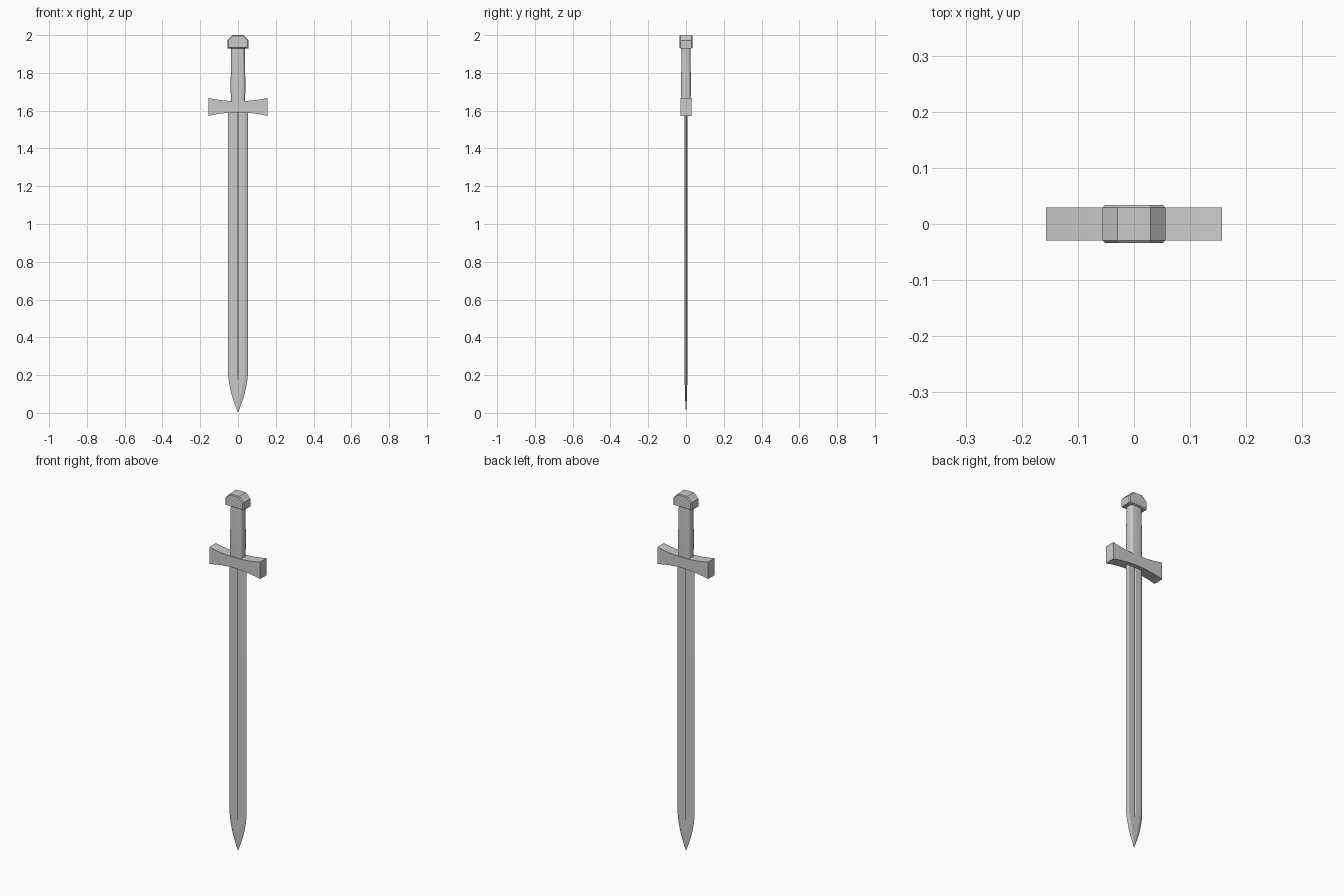
import bpy, bmesh, math

if "Cube" in bpy.data.objects:
    bpy.data.objects.remove(bpy.data.objects["Cube"])


def loft(name, rings, smooth=None):
    """Skin a list of equal-length vertex rings and cap both ends."""
    bm = bmesh.new()
    loops = [[bm.verts.new(p) for p in ring] for ring in rings]
    n = len(loops[0])
    for a, b in zip(loops, loops[1:]):
        for i in range(n):
            bm.faces.new((a[i], a[(i + 1) % n], b[(i + 1) % n], b[i]))
    bm.faces.new(loops[0])
    bm.faces.new(loops[-1])
    bmesh.ops.remove_doubles(bm, verts=bm.verts, dist=0.00005)
    bmesh.ops.recalc_face_normals(bm, faces=bm.faces)
    mesh = bpy.data.meshes.new(name)
    bm.to_mesh(mesh)
    bm.free()
    ob = bpy.data.objects.new(name, mesh)
    bpy.context.collection.objects.link(ob)
    if smooth:
        bpy.ops.object.select_all(action='DESELECT')
        ob.select_set(True)
        bpy.context.view_layer.objects.active = ob
        bpy.ops.object.shade_smooth_by_angle(angle=math.radians(smooth))
    return ob


def blade_ring(z, half, flat, thick, groove, depth):
    """Bevelled blade section with a narrow central groove on both faces."""
    side = [(half, 0), (flat, thick), (groove, thick), (0, thick - depth),
            (-groove, thick), (-flat, thick)]
    return [(x, y, z) for x, y in side + [(-x, -y) for x, y in side]]


# Blade: straight body, groove run-out, then curved tip
loft("blade", [blade_ring(*s) for s in [
    (1.62, 0.052, 0.038, 0.007, 0.006, 0.004),
    (0.20, 0.052, 0.038, 0.007, 0.006, 0.004),
    (0.175, 0.0495, 0.033, 0.007, 0.005, 0.0),
    (0.14, 0.044, 0.026, 0.0065, 0.004, 0.0),
    (0.10, 0.035, 0.017, 0.0055, 0.003, 0.0),
    (0.05, 0.019, 0.008, 0.0035, 0.0015, 0.0),
    (0.0, 0.0, 0.0, 0.0, 0.0, 0.0)]], 12)

# Crossguard: flared bar with concave top and bottom
rings = []
for i in range(13):
    x = -0.157 + 0.314 * i / 12
    k = (abs(x) / 0.157) ** 2
    lo, hi = 1.591 - 0.019 * k, 1.650 + 0.017 * k
    rings.append([(x, -0.029, lo), (x, 0.029, lo), (x, 0.029, hi), (x, -0.029, hi)])
loft("crossguard", rings, 30)


# Grip: rounded rectangular handle, slightly swollen in the middle
def grip_ring(z, hx, hy, r=0.016):
    ring = []
    for q, (sx, sy) in enumerate([(1, 1), (-1, 1), (-1, -1), (1, -1)]):
        for j in range(5):
            a = math.radians(90 * q + 22.5 * j)
            ring.append((sx * (hx - r) + r * math.cos(a),
                         sy * (hy - r) + r * math.sin(a), z))
    return ring


loft("grip", [grip_ring(1.63, 0.037, 0.024), grip_ring(1.72, 0.039, 0.026),
              grip_ring(1.82, 0.038, 0.025), grip_ring(1.94, 0.036, 0.023)], 40)

# Pommel: six-sided cap with chamfered front and back
outline = [(-0.0565, 1.93), (0.0565, 1.93), (0.0565, 1.972),
           (0.029, 2.0), (-0.029, 2.0), (-0.0565, 1.972)]


def pommel_ring(y, s):
    return [(x * s, y, 1.962 + (z - 1.962) * s) for x, z in outline]


loft("pommel", [pommel_ring(-0.034, 0.9), pommel_ring(-0.029, 1),
                pommel_ring(0.029, 1), pommel_ring(0.034, 0.9)])
